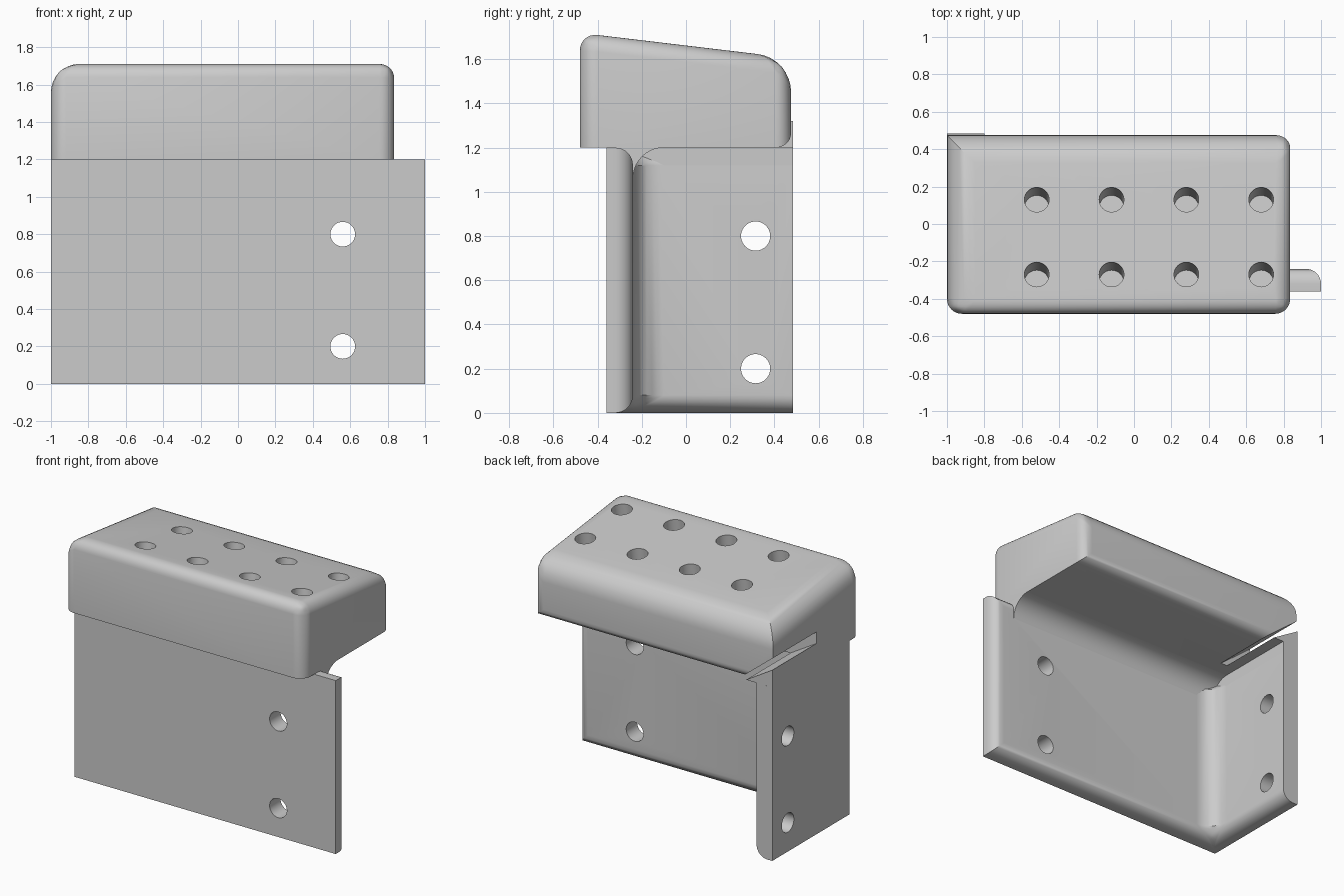
import bpy
import bmesh
from math import pi, sin, cos, radians
from mathutils import Matrix, Vector

old = bpy.data.objects.get("Cube")
if old:
    bpy.data.objects.remove(old, do_unlink=True)

grey = bpy.data.materials.new("plain_grey")
grey.use_nodes = True
grey.diffuse_color = (0.6, 0.6, 0.6, 1)
grey.node_tree.nodes["Principled BSDF"].inputs["Base Color"].default_value = (0.6, 0.6, 0.6, 1)


def add_object(name, bm):
    bmesh.ops.recalc_face_normals(bm, faces=bm.faces)
    mesh = bpy.data.meshes.new(name)
    bm.to_mesh(mesh)
    bm.free()
    obj = bpy.data.objects.new(name, mesh)
    bpy.context.collection.objects.link(obj)
    mesh.materials.append(grey)
    return obj


def prism(name, points, axis, start, end):
    """Extrude a 2D profile along an axis."""
    place = {"X": lambda a, b, t: (t, a, b),
             "Y": lambda a, b, t: (a, t, b),
             "Z": lambda a, b, t: (a, b, t)}[axis]
    bm = bmesh.new()
    face = bm.faces.new([bm.verts.new(place(a, b, start)) for a, b in points])
    grown = bmesh.ops.extrude_face_region(bm, geom=[face])["geom"]
    shift = Vector(place(0, 0, end - start))
    bmesh.ops.translate(bm, vec=shift, verts=[v for v in grown if isinstance(v, bmesh.types.BMVert)])
    return add_object(name, bm)


def drills(name, holes, direction, length, radius=0.066):
    """One cutter made of cylinders centred on the given points."""
    bm = bmesh.new()
    turn = Vector(direction).to_track_quat("Z", "Y").to_matrix().to_4x4()
    for hole in holes:
        bmesh.ops.create_cone(bm, cap_ends=True, segments=40, radius1=radius, radius2=radius,
                              depth=length, matrix=Matrix.Translation(hole) @ turn)
    return add_object(name, bm)


def round_edges(obj, rules):
    """Bevel edges whose two ends both pass a rule, each with its own radius."""
    mesh = obj.data
    weights = mesh.attributes.new("bevel_weight_edge", "FLOAT", "EDGE")
    largest = max(radius for _, radius in rules)
    for edge in mesh.edges:
        ends = [mesh.vertices[i].co for i in edge.vertices]
        for test, radius in rules:
            if all(test(p.x, p.y, p.z) for p in ends):
                weights.data[edge.index].value = radius / largest
    mod = obj.modifiers.new("rounding", "BEVEL")
    mod.limit_method = "WEIGHT"
    mod.width = largest
    mod.segments = 8
    mod.use_clamp_overlap = False


def finish(obj, cutters=()):
    for cutter in cutters:
        cutter.hide_render = True
        mod = obj.modifiers.new("cut", "BOOLEAN")
        mod.object = cutter
        mod.solver = "EXACT"
    bpy.context.view_layer.update()
    graph = bpy.context.evaluated_depsgraph_get()
    mesh = bpy.data.meshes.new_from_object(obj.evaluated_get(graph))
    obj.modifiers.clear()
    obj.data = mesh
    for cutter in cutters:
        bpy.data.objects.remove(cutter, do_unlink=True)
    bpy.ops.object.select_all(action="DESELECT")
    obj.select_set(True)
    bpy.context.view_layer.objects.active = obj
    bpy.ops.object.shade_smooth_by_angle(angle=radians(30))


def near(a, b):
    return abs(a - b) < 0.001


FRONT, INNER, BACK = -0.36, -0.24, 0.485
SIDE, CAP_END, SEAM = -0.88, 0.835, 1.2

# L-shaped bracket: front plate and side plate
bracket = prism("bracket", [(-1, FRONT), (1, FRONT), (1, INNER), (SIDE, INNER),
                            (SIDE, BACK), (-1, BACK)], "Z", 0, SEAM)
round_edges(bracket, [
    (lambda x, y, z: near(y, INNER), 0.08),
    (lambda x, y, z: near(x, SIDE), 0.08),
    (lambda x, y, z: near(x, SIDE) and near(y, BACK), 0),
    (lambda x, y, z: near(x, SIDE) and near(y, INNER), 0.14),
])
heights = (0.2, 0.8)
finish(bracket, [
    drills("front_drill", [(0.56, -0.3, z) for z in heights], (0, 1, 0), 0.4),
    drills("side_drill", [(-0.94, 0.315, z) for z in heights], (1, 0, 0), 0.4),
])

# Sloping block on top with rounded edges
SLOPE, TOP = 0.119, 1.719
y0, y1 = -0.48, 0.475
cap = prism("top_block", [(y0, SEAM), (y1, SEAM), (y1, TOP - SLOPE * (y1 - y0)), (y0, TOP)],
            "X", -1, CAP_END)
round_edges(cap, [
    (lambda x, y, z: near(y, y0) and z > 1.5, 0.08),
    (lambda x, y, z: near(y, y1) and z > 1.5, 0.15),
    (lambda x, y, z: near(x, -1) and z > 1.5, 0.15),
    (lambda x, y, z: near(x, CAP_END) and z > 1.5, 0.075),
    (lambda x, y, z: near(y, y0) and near(x, -1), 0.08),
    (lambda x, y, z: near(y, y0) and near(x, CAP_END), 0.08),
    (lambda x, y, z: near(y, y1) and near(x, CAP_END), 0.075),
    (lambda x, y, z: near(y, y1) and z < 1.3, 0.065),
])

# Blind holes square to the sloping top, and the slanted slot at the back corner
axis = Vector((0, SLOPE, 1)).normalized()
mouths = [Vector((-0.52 + 0.4 * i, y, TOP - SLOPE * (y - y0))) for i in range(4) for y in (-0.27, 0.13)]
finish(cap, [
    drills("top_drill", [m - axis * 0.13 for m in mouths], axis, 0.46),
    prism("slot_cutter", [(-1.1, 1.1), (-0.625, 1.1), (-1.1, 1.48)], "Y", 0, 0.6),
])

# Wedge on the side plate below the slot
wedge = prism("side_wedge", [(-0.95, 1.1), (SIDE, 1.1), (SIDE, SEAM), (-0.8, SEAM),
                             (-1, 1.32), (-1, SEAM), (-0.95, SEAM)], "Y", INNER, BACK)
finish(wedge)

# Concave fillet between the front plate and the underside of the block
R = 0.14
arc = [(INNER + R - R * cos(a), SEAM - R + R * sin(a)) for a in [pi / 2 * i / 10 for i in range(11)]]
fillet = prism("underside_fillet", arc + [(-0.1, 1.22), (-0.32, 1.22), (-0.32, SEAM - R)],
               "X", -0.95, CAP_END)
finish(fillet)
